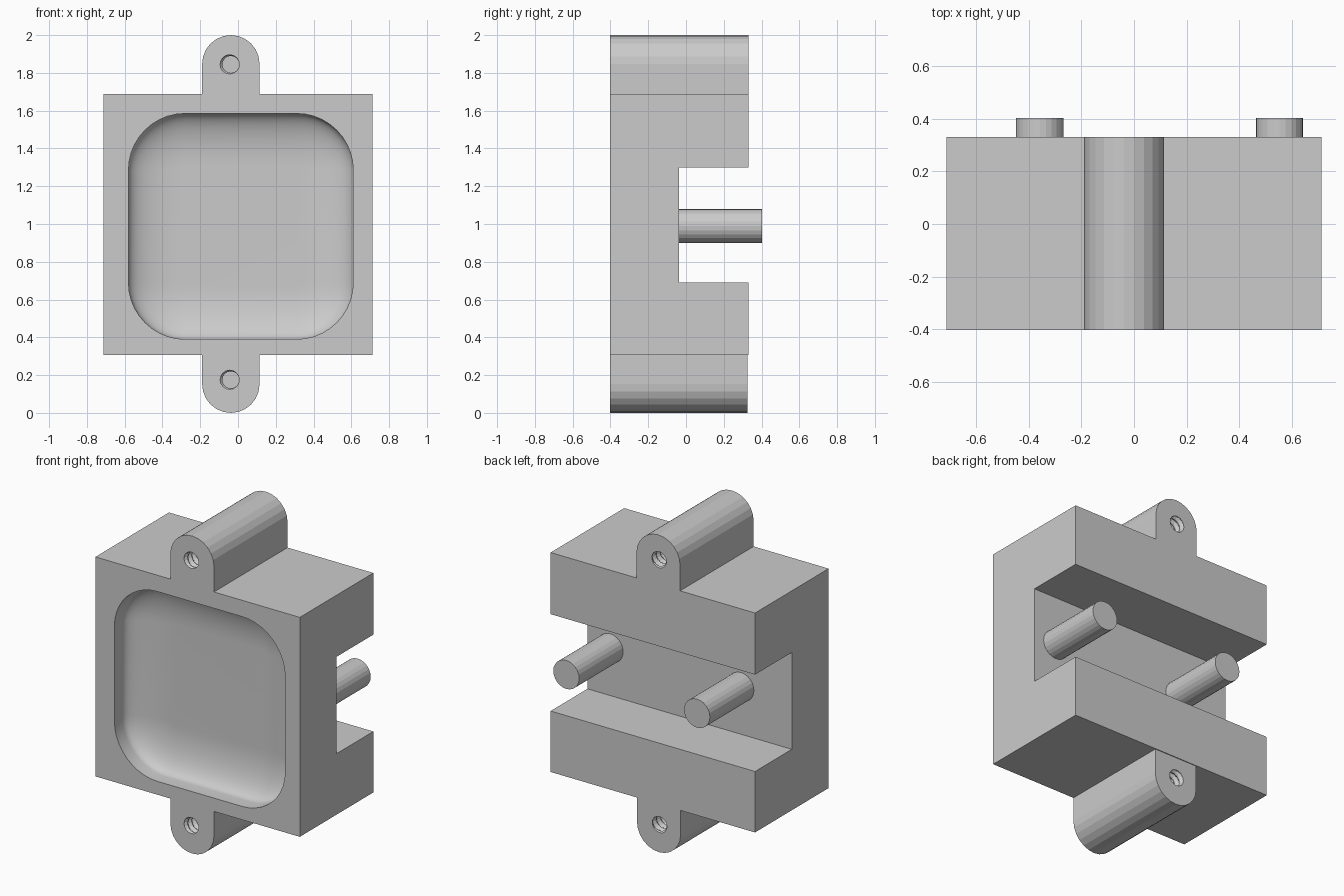
import bpy
import bmesh
from math import sin, cos, pi

cube = bpy.data.objects.get("Cube")
if cube:
    bpy.data.objects.remove(cube, do_unlink=True)

FRONT, BACK = -0.402, 0.33
BOTTOM, TOP = 0.306, 1.688
CHANNEL_FLOOR = -0.036
LUG_X, LUG_R = -0.038, 0.152


def loft(name, rings):
    """Skin a list of equal-length point rings and cap both ends."""
    bm = bmesh.new()
    loops = [[bm.verts.new(p) for p in ring] for ring in rings]
    for a, b in zip(loops, loops[1:]):
        for i in range(len(a)):
            j = (i + 1) % len(a)
            bm.faces.new((a[i], a[j], b[j], b[i]))
    bm.faces.new(loops[0])
    bm.faces.new(loops[-1])
    bmesh.ops.recalc_face_normals(bm, faces=bm.faces)
    mesh = bpy.data.meshes.new(name)
    bm.to_mesh(mesh)
    bm.free()
    obj = bpy.data.objects.new(name, mesh)
    bpy.context.collection.objects.link(obj)
    return obj


def arc(cx, cz, r, start, end, steps):
    angles = [start + (end - start) * i / steps for i in range(steps + 1)]
    return [(cx + r * cos(a), cz + r * sin(a)) for a in angles]


def at_y(profile, y):
    return [(x, y, z) for x, z in profile]


def activate(obj):
    bpy.ops.object.select_all(action='DESELECT')
    obj.select_set(True)
    bpy.context.view_layer.objects.active = obj


def carve(obj, cutter):
    mod = obj.modifiers.new("Carve", 'BOOLEAN')
    mod.operation = 'DIFFERENCE'
    mod.solver = 'EXACT'
    mod.object = cutter
    activate(obj)
    bpy.ops.object.modifier_apply(modifier=mod.name)
    bpy.data.objects.remove(cutter, do_unlink=True)


def rounded_rect(x0, x1, z0, z1, r):
    corners = [(x1 - r, z1 - r), (x0 + r, z1 - r),
               (x0 + r, z0 + r), (x1 - r, z0 + r)]
    points = []
    for k, (cx, cz) in enumerate(corners):
        points += arc(cx, cz, r, k * pi / 2, (k + 1) * pi / 2, 10)
    return points


# Housing: C-shaped side profile with the channel open to the back
side = [(FRONT, BOTTOM), (BACK, BOTTOM), (BACK, 0.69), (CHANNEL_FLOOR, 0.69),
        (CHANNEL_FLOOR, 1.30), (BACK, 1.30), (BACK, TOP), (FRONT, TOP)]
housing = loft("housing", [[(x, y, z) for y, z in side] for x in (-0.712, 0.712)])

# Front pocket: short straight wall, then a shallow elliptical dish
wall, dish_depth, dish_width, corner = 0.08, 0.11, 0.28, 0.30
steps = [(-0.1, 0.0)]
for i in range(15):
    a = i / 14 * pi / 2
    steps.append((wall + dish_depth * sin(a), dish_width * (1 - cos(a))))
pocket = loft("pocket_cutter", [
    at_y(rounded_rect(-0.58 + d, 0.61 - d, 0.39 + d, 1.585 - d, corner - d), FRONT + depth)
    for depth, d in steps])
carve(housing, pocket)
activate(housing)
bpy.ops.object.shade_smooth_by_angle(angle=pi / 6)


# Mounting lugs with blind threaded holes in both ends
def thread_cutter(cz, y_end, inward):
    rings = []
    per_turn, pitch, wobble = 10, 0.04, 0.006
    for i in range(-5, 71):
        a = i * 2 * pi / per_turn
        circle = arc(LUG_X - wobble * cos(a), cz + wobble * sin(a), 0.051, 0, 2 * pi, 16)[:-1]
        rings.append(at_y(circle, y_end + inward * i * pitch / per_turn))
    return loft("thread_cutter", rings)


def lug(name, base, centre, turn, hole_z, back):
    profile = arc(LUG_X, centre, LUG_R, 0, turn * pi, 12)
    profile += [(LUG_X - LUG_R, base), (LUG_X + LUG_R, base)]
    obj = loft(name, [at_y(profile, FRONT), at_y(profile, back)])
    carve(obj, thread_cutter(hole_z, FRONT, 1))
    carve(obj, thread_cutter(hole_z, back, -1))


lug("upper_lug", TOP, 1.848, 1, 1.845, BACK)
lug("lower_lug", BOTTOM, 0.152, -1, 0.175, 0.325)

# Pegs standing on the channel floor
for name, x in (("right_peg", -0.358), ("left_peg", 0.553)):
    circle = arc(x, 0.989, 0.09, 0, 2 * pi, 24)[:-1]
    loft(name, [at_y(circle, CHANNEL_FLOOR), at_y(circle, 0.402)])
